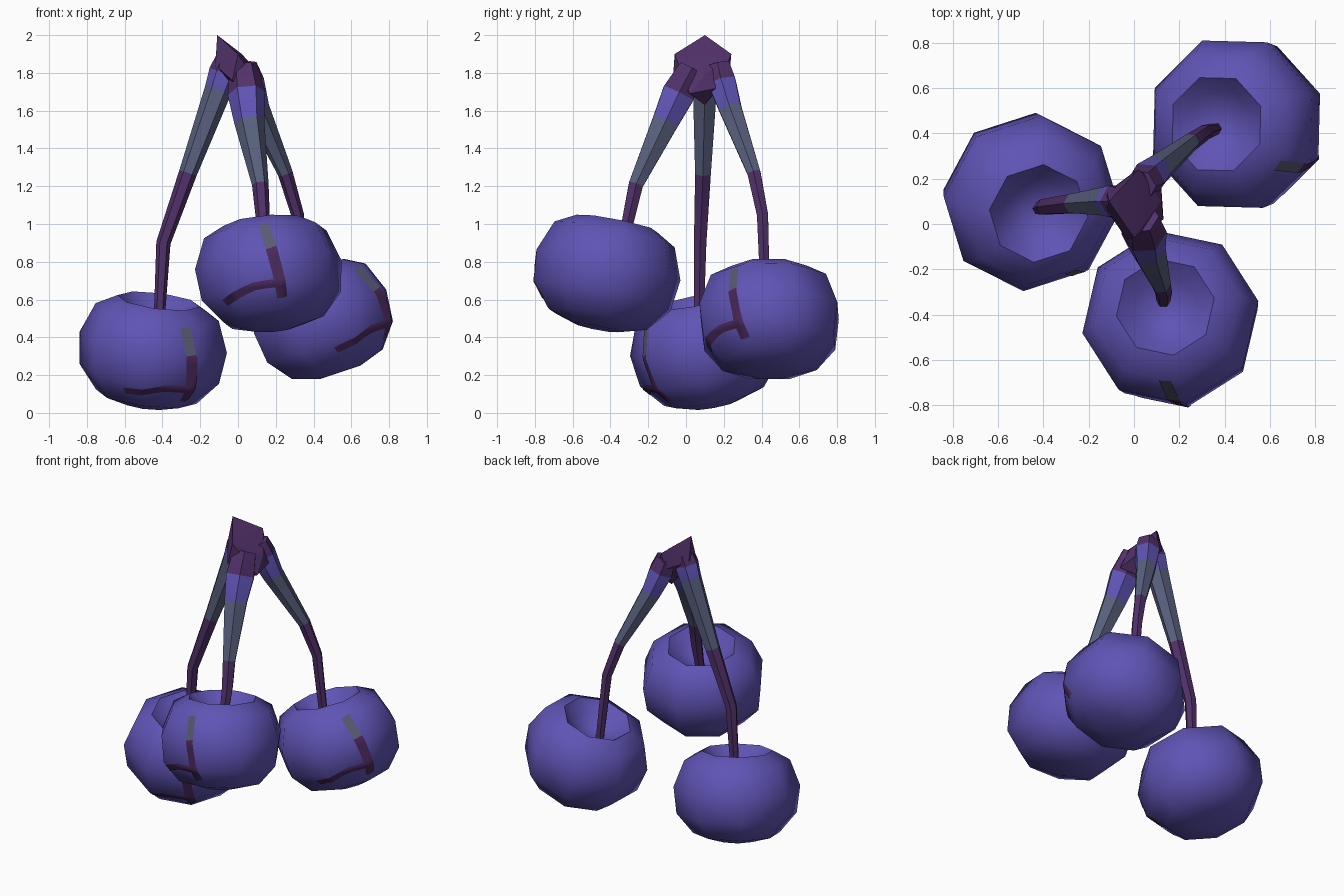
import bpy, bmesh, math
from mathutils import Vector, Matrix
from mathutils.bvhtree import BVHTree

cube = bpy.data.objects.get("Cube")
if cube:
    bpy.data.objects.remove(cube)


def material(name, rgb):
    m = bpy.data.materials.new(name)
    m.use_nodes = True
    m.diffuse_color = (*rgb, 1)
    m.node_tree.nodes["Principled BSDF"].inputs["Base Color"].default_value = (*rgb, 1)
    return m


VIOLET = material("violet blue", (0.115, 0.088, 0.46))
PLUM = material("dark plum", (0.085, 0.031, 0.145))
SLATE = material("slate grey", (0.10, 0.12, 0.21))
STAIN = material("plum stain", (0.07, 0.022, 0.11))
ASH = material("ash stain", (0.10, 0.10, 0.17))


def finish(bm, name, mats, angle, matrix=None):
    if matrix:
        bm.transform(matrix)
    mesh = bpy.data.meshes.new(name)
    bm.to_mesh(mesh)
    bm.free()
    for m in mats:
        mesh.materials.append(m)
    obj = bpy.data.objects.new(name, mesh)
    bpy.context.collection.objects.link(obj)
    bpy.ops.object.select_all(action='DESELECT')
    obj.select_set(True)
    bpy.context.view_layer.objects.active = obj
    bpy.ops.object.shade_smooth_by_angle(angle=math.radians(angle))
    return obj


def skin(bm, rings, mats=None):
    """Join successive closed rings of vertices with quads."""
    n = len(rings[0])
    for k, (a, b) in enumerate(zip(rings, rings[1:])):
        for i in range(n):
            j = (i + 1) % n
            f = bm.faces.new((a[i], a[j], b[j], b[i]))
            f.material_index = mats[k] if mats else 0


# Fruit: eight-sided lathe with a dimple on top
PROFILE = [(0.06, 0.15), (0.15, 0.20), (0.22, 0.275), (0.33, 0.215), (0.395, 0.05),
           (0.375, -0.12), (0.27, -0.245), (0.12, -0.29)]


def fruit_mesh():
    bm = bmesh.new()
    rings = []
    for r, z in PROFILE:
        angles = [math.radians(10 + 45 * i) for i in range(8)]
        rings.append([bm.verts.new((r * math.cos(a), r * math.sin(a), z)) for a in angles])
    skin(bm, rings)
    bm.faces.new(rings[0])
    bm.faces.new(rings[-1])
    bmesh.ops.recalc_face_normals(bm, faces=bm.faces)
    return bm


def direction(azimuth, elevation):
    a, e = math.radians(azimuth), math.radians(elevation)
    return Vector((math.cos(a) * math.cos(e), math.sin(a) * math.cos(e), math.sin(e)))


def stain(name, path, width, mat, matrix, tree):
    """Thin ribbon laid on the fruit along a path of (azimuth, elevation)."""
    bm = bmesh.new()
    centre = []
    for p, q in zip(path, path[1:]):
        for s in range(12):
            t = s / 12
            centre.append(direction(p[0] + (q[0] - p[0]) * t, p[1] + (q[1] - p[1]) * t))
    centre.append(direction(*path[-1]))
    rows = []
    for i, d in enumerate(centre):
        along = centre[min(i + 1, len(centre) - 1)] - centre[max(i - 1, 0)]
        side = along.cross(d).normalized()
        row = []
        for k in range(-2, 3):
            ray = (d + side * (width * k / 4)).normalized()
            hit = tree.ray_cast(ray * 2, -ray)[0]
            row.append(bm.verts.new(hit + ray * 0.004))
        rows.append(row)
    for a, b in zip(rows, rows[1:]):
        for k in range(4):
            bm.faces.new((a[k], a[k + 1], b[k + 1], b[k]))
    bmesh.ops.recalc_face_normals(bm, faces=bm.faces)
    if sum((f.normal.dot(f.calc_center_median()) for f in bm.faces)) < 0:
        bmesh.ops.reverse_faces(bm, faces=bm.faces)
    finish(bm, name, [mat], 60, matrix)


# Name, centre, axis, turn about the axis
FRUITS = [("right", (-0.455, 0.10, 0.325), (0.13, -0.2, 1), 30),
          ("front", (0.165, -0.42, 0.735), (-0.1, 0.2, 1), 0),
          ("left", (0.45, 0.44, 0.49), (-0.33, 0.0, 1), 56)]
for side, centre, axis, turn in FRUITS:
    tilt = Vector((0, 0, 1)).rotation_difference(Vector(axis)).to_matrix().to_4x4()
    place = Matrix.Translation(centre) @ tilt @ Matrix.Rotation(math.radians(turn), 4, 'Z')
    bm = fruit_mesh()
    tree = BVHTree.FromBMesh(bm)
    finish(bm, side + "_fruit", [VIOLET], 50, place)
    stain(side + "_grey_stain", [(-91, 33), (-87, 10)], 0.15, ASH, place, tree)
    stain(side + "_long_stain", [(-87, 10), (-80, -32)], 0.15, STAIN, place, tree)
    stain(side + "_cross_stain", [(-84, -19), (-105, -20), (-143, -29)], 0.12, STAIN, place, tree)


# Stems: tapered six-sided tubes in colour bands
def stem(name, path):
    bm = bmesh.new()
    points = [Vector(p[:3]) for p in path]
    rings = []
    for i, p in enumerate(points):
        t = (points[min(i + 1, len(points) - 1)] - points[max(i - 1, 0)]).normalized()
        u = Vector((1, 0, 0))
        u = (u - t * u.dot(t)).normalized()
        v = t.cross(u)
        r = path[i][3]
        rings.append([bm.verts.new(p + (u * math.cos(a) + v * math.sin(a)) * r)
                      for a in (math.tau * k / 6 for k in range(6))])
    skin(bm, rings, [0, 1, 2, 0, 0])
    bm.faces.new(rings[0])
    bm.faces.new(rings[-1])
    bmesh.ops.recalc_face_normals(bm, faces=bm.faces)
    finish(bm, name, [PLUM, VIOLET, SLATE], 35)


stem("right_stem", [(-0.05, 0.10, 1.87, 0.07), (-0.075, 0.10, 1.80, 0.08), (-0.105, 0.10, 1.71, 0.072),
                    (-0.265, 0.09, 1.27, 0.048), (-0.395, 0.075, 0.9, 0.038), (-0.42, 0.068, 0.44, 0.028)])
stem("front_stem", [(0.03, 0.03, 1.82, 0.08), (0.045, -0.04, 1.69, 0.1), (0.06, -0.11, 1.54, 0.08),
                    (0.118, -0.265, 1.21, 0.044), (0.13, -0.3, 1.05, 0.038), (0.13, -0.34, 0.86, 0.03)])
stem("left_stem", [(0.03, 0.17, 1.84, 0.07), (0.055, 0.19, 1.75, 0.085), (0.10, 0.235, 1.61, 0.068),
                   (0.25, 0.36, 1.27, 0.04), (0.315, 0.405, 1.05, 0.034), (0.36, 0.42, 0.6, 0.028)])

# Slanted cap joining the stems
bm = bmesh.new()
for p in [(-0.11, 0.10, 2.0), (0, -0.06, 1.9), (0.02, 0.24, 1.9), (0.12, 0.10, 1.79),
          (0.13, 0.02, 1.69), (0.12, 0.17, 1.72), (-0.12, 0.06, 1.84), (-0.12, 0.14, 1.84),
          (-0.03, -0.07, 1.76), (0.0, 0.23, 1.79), (0.04, 0.10, 1.63)]:
    bm.verts.new(p)
bmesh.ops.convex_hull(bm, input=bm.verts)
bmesh.ops.recalc_face_normals(bm, faces=bm.faces)
finish(bm, "stem_cap", [PLUM], 20)
